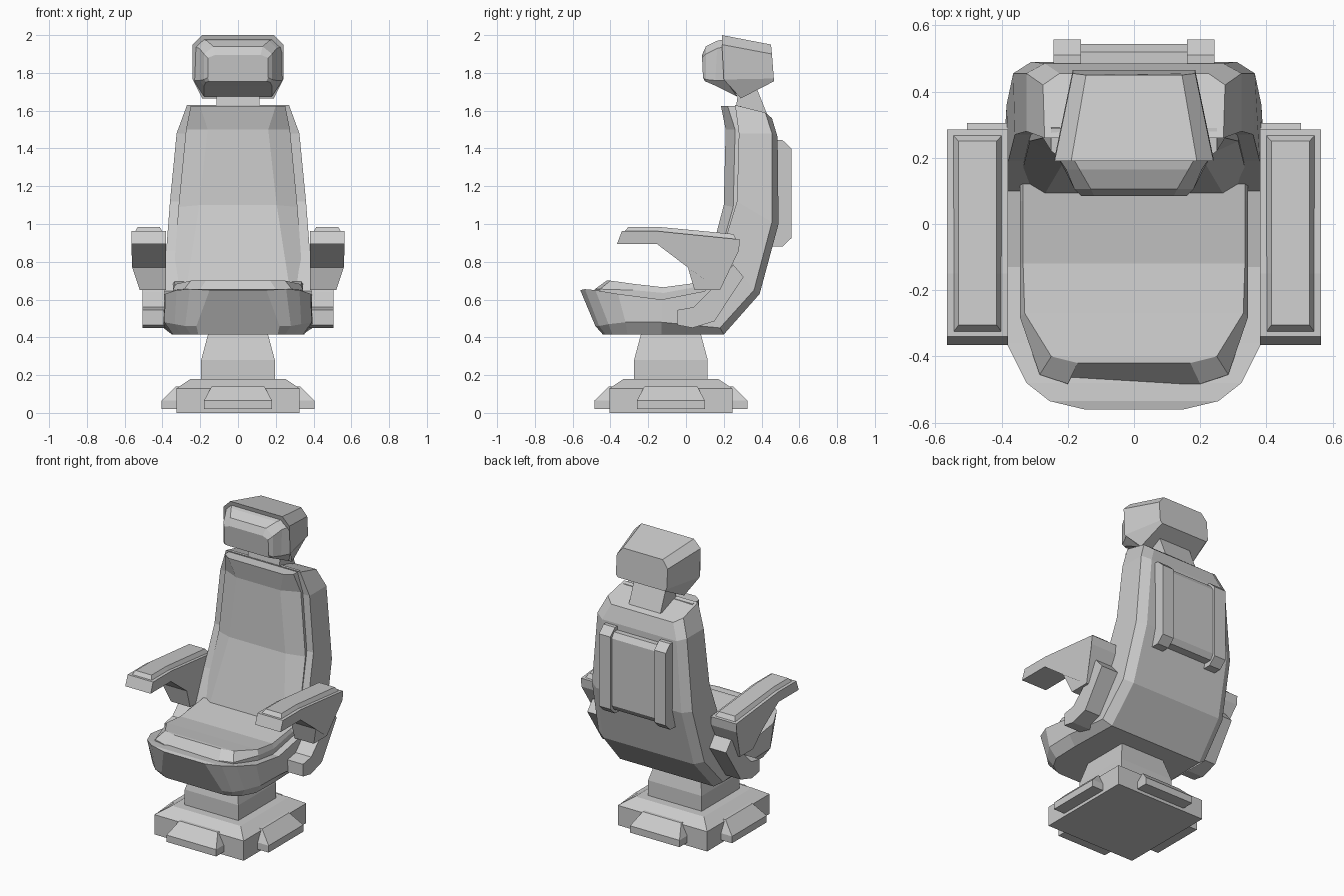
import bpy, bmesh


def make(name, rings, mirror=False):
    """Skin a list of equal-length point rings and cap both ends."""
    bm = bmesh.new()
    loops = [[bm.verts.new(p) for p in r] for r in rings]
    n = len(loops[0])
    for a, b in zip(loops, loops[1:]):
        for i in range(n):
            j = (i + 1) % n
            bm.faces.new((a[i], a[j], b[j], b[i]))
    bm.faces.new(loops[0])
    bm.faces.new(loops[-1])
    bmesh.ops.recalc_face_normals(bm, faces=bm.faces)
    me = bpy.data.meshes.new(name)
    bm.to_mesh(me)
    bm.free()
    ob = bpy.data.objects.new(name, me)
    bpy.context.collection.objects.link(ob)
    if mirror:
        ob.modifiers.new("mirror", 'MIRROR')
    return ob


def section(*pts):
    """Symmetric ring from (half width, y, z) points of the right side."""
    return [(x, y, z) for x, y, z in pts] + [(-x, y, z) for x, y, z in reversed(pts)]


def rect(x0, x1, y0, y1, z):
    return [(x0, y0, z), (x1, y0, z), (x1, y1, z), (x0, y1, z)]


def square(h, z, cy=-0.08):
    return rect(-h, h, cy - h, cy + h, z)


def side_plate(name, profile, x0, x1, mirror=True):
    """Extrude a (y, z) side profile between two x positions."""
    return make(name, [[(x, y, z) for y, z in profile] for x in (x0, x1)], mirror)


# Base plate and pedestal
make("base_plate", [square(.325, 0), square(.325, .13), square(.25, .18)])
make("pedestal", [square(.195, .17), square(.195, .28), square(.155, .43)])

# Four feet around the base
for k in range(4):
    rings = [rect(-.18, .18, -.405, -.2, .02), rect(-.18, .18, -.405, -.2, .065),
             rect(-.14, .14, -.33, -.2, .14)]
    for r in rings:
        for i, (x, y, z) in enumerate(r):
            for _ in range(k):
                x, y = -y, x
            r[i] = (x, y - .08, z)
    make(f"foot_{k + 1}", rings)

# Shell: seat pan curving up into the backrest (inner, middle, outer edges)
make("seat_shell", [
    section((.15, -.56, .65), (.22, -.48, .46), (.21, -.44, .415)),
    section((.255, -.535, .655), (.28, -.46, .46), (.25, -.425, .415)),
    section((.325, -.48, .65), (.335, -.41, .47), (.30, -.39, .415)),
    section((.385, -.36, .63), (.39, -.32, .48), (.345, -.31, .415)),
    section((.39, -.13, .60), (.395, -.13, .48), (.35, -.13, .415)),
    section((.39, .10, .645), (.395, .18, .45), (.34, .20, .415)),
    section((.38, .19, .86), (.385, .36, .65), (.33, .39, .63)),
    section((.36, .27, 1.12), (.365, .455, 1.01), (.31, .49, 1.0)),
    section((.325, .28, 1.48), (.325, .455, 1.48), (.27, .485, 1.46)),
    section((.27, .26, 1.63), (.275, .42, 1.59), (.225, .455, 1.56)),
])

# Seat cushion
make("seat_cushion", [
    section((.20, -.485, .62), (.20, -.483, .655), (.17, -.42, .70)),
    section((.285, -.455, .61), (.285, -.455, .655), (.25, -.40, .70)),
    section((.345, -.28, .59), (.345, -.28, .65), (.33, -.27, .682)),
    section((.345, -.12, .57), (.345, -.12, .635), (.335, -.12, .665)),
    section((.345, .07, .60), (.345, .07, .67), (.335, .07, .69)),
    section((.345, .15, .62), (.345, .15, .69), (.335, .15, .70)),
])

# Backrest cushion with wide bevelled sides
make("back_cushion", [
    section((.345, .22, .66), (.345, .13, .67), (.27, .09, .68)),
    section((.315, .30, 1.08), (.315, .25, 1.09), (.205, .20, 1.10)),
    section((.275, .31, 1.50), (.275, .26, 1.50), (.16, .21, 1.50)),
    section((.25, .29, 1.625), (.25, .22, 1.625), (.20, .185, 1.625)),
])

# Neck and headrest
make("neck", [rect(-.115, .115, .26, .43, 1.58), rect(-.115, .115, .28, .37, 1.73)])
make("headrest", [
    section((.19, .19, 2.0), (.24, .19, 1.95), (.24, .20, 1.765), (.19, .29, 1.665)),
    section((.145, .45, 1.95), (.185, .455, 1.90), (.185, .465, 1.77), (.17, .465, 1.755)),
])
make("headrest_pad", [
    section((.19, .21, 1.98), (.235, .21, 1.94), (.235, .21, 1.76), (.18, .27, 1.675)),
    section((.165, .165, 1.97), (.205, .165, 1.93), (.205, .155, 1.76), (.18, .16, 1.73)),
    section((.13, .105, 1.94), (.18, .105, 1.90), (.18, .105, 1.765), (.17, .11, 1.752)),
    section((.12, .085, 1.895), (.16, .085, 1.88), (.16, .09, 1.775), (.15, .10, 1.755)),
])

# Rear panel held by two rails
side_plate("rear_panel", [(.45, 1.42), (.52, 1.42), (.543, 1.385), (.543, .945),
                          (.52, .91), (.45, .91)], -.17, .17, False)
side_plate("rear_rail", [(.44, 1.445), (.51, 1.445), (.558, 1.40), (.558, .925),
                         (.51, .88), (.44, .88)], .16, .243)

# Armrest: (y, z, outer x) profile narrowing toward its lower end
arm = [(-.365, .895, .565), (-.34, .962, .565), (-.15, .962, .565), (.285, .918, .565),
       (.28, .86, .565), (.18, .65, .52), (.045, .65, .52), (.01, .77, .56),
       (-.155, .895, .565)]
make("armrest", [[(.38, y, z) for y, z, x in arm], [(x, y, z) for y, z, x in arm]], True)


# Armrest pad following the sloped top
def pad_ring(y0, y1, zs, x0, x1):
    ys = (y0, -.15, y1)
    return ([(x0, y, z) for y, z in zip(ys, zs)]
            + [(x1, y, z) for y, z in reversed(list(zip(ys, zs)))])


make("armrest_pad", [pad_ring(-.33, .27, (.955, .955, .915), .397, .548),
                     pad_ring(-.305, .25, (.985, .985, .947), .415, .53)], True)

# Bracket joining the armrest to the shell
side_plate("armrest_bracket", [(.25, .785), (.305, .72), (.15, .485), (.035, .45),
                               (-.045, .465), (-.045, .545), (.04, .56), (.12, .64)],
           .36, .505)
